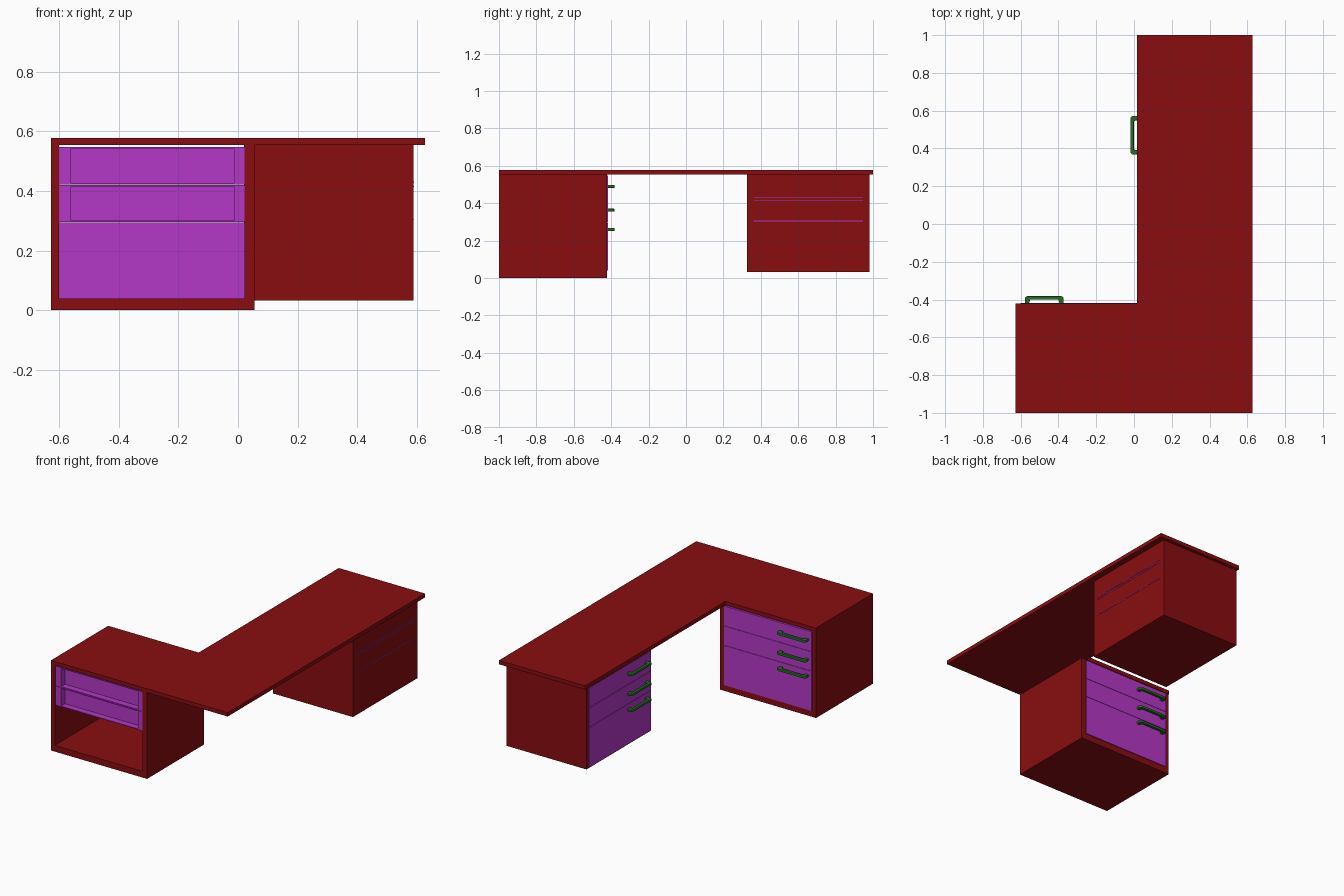
import bpy, bmesh
from mathutils import Matrix, Vector

if "Cube" in bpy.data.objects:
    bpy.data.objects.remove(bpy.data.objects["Cube"], do_unlink=True)


def make_material(name, rgb):
    mat = bpy.data.materials.new(name)
    mat.use_nodes = True
    mat.diffuse_color = (*rgb, 1)
    mat.node_tree.nodes["Principled BSDF"].inputs["Base Color"].default_value = (*rgb, 1)
    return mat


RED = make_material("dark red wood", (0.25, 0.004, 0.005))
PURPLE = make_material("purple drawer", (0.46, 0.04, 0.57))
GREEN = make_material("green handle", (0.014, 0.16, 0.012))


def finish(name, bm, mat):
    bmesh.ops.recalc_face_normals(bm, faces=bm.faces)
    mesh = bpy.data.meshes.new(name)
    bm.to_mesh(mesh)
    bm.free()
    mesh.materials.append(mat)
    obj = bpy.data.objects.new(name, mesh)
    bpy.context.collection.objects.link(obj)
    return obj


def box(name, mat, x, y, z):
    """Box from (min, max) pairs on each axis."""
    bm = bmesh.new()
    size = [b - a for a, b in (x, y, z)]
    mid = Vector([(a + b) / 2 for a, b in (x, y, z)])
    bmesh.ops.create_cube(bm, size=1, matrix=Matrix.Translation(mid) @ Matrix.Diagonal((*size, 1)))
    return finish(name, bm, mat)


def prism(name, mat, outline, z0, z1):
    """Extrude a flat outline upward."""
    bm = bmesh.new()
    face = bm.faces.new([bm.verts.new((x, y, z0)) for x, y in outline])
    ext = bmesh.ops.extrude_face_region(bm, geom=[face])
    verts = [v for v in ext["geom"] if isinstance(v, bmesh.types.BMVert)]
    bmesh.ops.translate(bm, verts=verts, vec=(0, 0, z1 - z0))
    return finish(name, bm, mat)


# L-shaped desktop
W, TOP, UNDER = 0.627, 0.578, 0.553
prism("desktop", RED, [(-W, -1), (W, -1), (W, 1), (0.015, 1), (0.015, -0.42), (-W, -0.42)], UNDER, TOP)

# Open cabinet shell
DEPTH = (-1, -0.423)
INNER = (-0.6, 0.022)
box("open_cabinet_left_wall", RED, (-W, INNER[0]), DEPTH, (0, UNDER))
box("open_cabinet_right_wall", RED, (INNER[1], 0.055), DEPTH, (0, UNDER))
box("open_cabinet_floor", RED, INNER, DEPTH, (0, 0.04))

# Drawer fronts, shared by both cabinets
LEVELS = {"upper": (0.421, 0.547), "middle": (0.296, 0.419), "lower": (0.04, 0.294)}
for level, z in LEVELS.items():
    box(f"open_cabinet_{level}_front", PURPLE, INNER, (-0.435, -0.417), z)
    box(f"closed_cabinet_{level}_front", PURPLE, (0.016, 0.03), (0.33, 0.962), z)

# Drawer boxes with a recessed rear panel
for level in ("upper", "middle"):
    z0, z1 = LEVELS[level]
    drawer = box(f"open_cabinet_{level}_drawer", PURPLE, INNER, (-0.995, -0.436), (z0, z1))
    bm = bmesh.new()
    bm.from_mesh(drawer.data)
    rear = [f for f in bm.faces if f.normal.y < -0.9]
    bmesh.ops.inset_region(bm, faces=rear, thickness=0.007)
    for v in rear[0].verts:
        v.co.x += 0.036 if v.co.x < -0.3 else -0.03
    ext = bmesh.ops.extrude_face_region(bm, geom=rear)
    verts = [v for v in ext["geom"] if isinstance(v, bmesh.types.BMVert)]
    bmesh.ops.translate(bm, verts=verts, vec=(0, 0.04, 0))
    bmesh.ops.delete(bm, geom=[f for f in rear if f.is_valid], context="FACES")
    bmesh.ops.recalc_face_normals(bm, faces=bm.faces)
    bm.to_mesh(drawer.data)
    bm.free()

# Closed cabinet with narrow drawer seams on its rear
box("closed_cabinet_body", RED, (0.02, 0.588), (0.325, 0.98), (0.033, UNDER))
for i, z in enumerate((0.305, 0.415, 0.43)):
    box(f"closed_cabinet_seam_{i + 1}", PURPLE, (0.587, 0.59), (0.36, 0.945), (z - 0.0015, z + 0.0015))

# Bow handles: outline runs along the drawer, u outward
HALF, REACH, BAR = 0.103, 0.037, 0.018
half_profile = [(HALF - 0.002, -0.003), (HALF, REACH - 0.01), (HALF - 0.01, REACH)]
inner_profile = [(HALF - 0.028, REACH - BAR), (HALF - 0.022, -0.003)]
outline = (half_profile + [(-a, b) for a, b in reversed(half_profile)]
           + [(-a, b) for a, b in reversed(inner_profile)] + inner_profile)
for level, z in zip(LEVELS, (0.49, 0.363, 0.26)):
    for side in ("open", "closed"):
        if side == "open":
            pts = [(a - 0.475, b - 0.419) for a, b in outline]
        else:
            pts = [(0.018 - b, a + 0.47) for a, b in outline]
        handle = prism(f"{side}_cabinet_{level}_handle", GREEN, pts, z - 0.008, z + 0.008)
        bevel = handle.modifiers.new("soft_edges", "BEVEL")
        bevel.width = 0.003
        bevel.segments = 2
